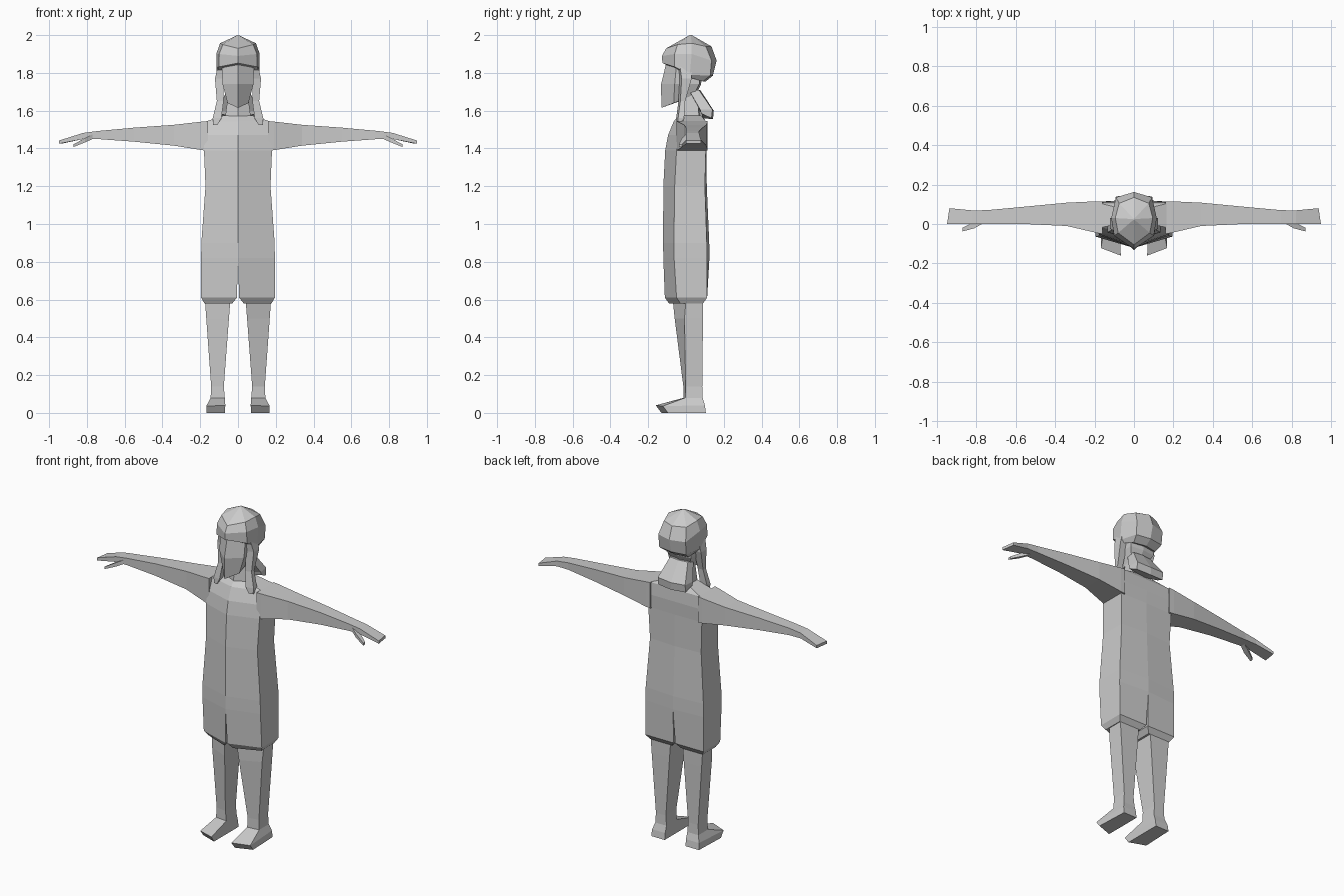
import bpy

grey = bpy.data.materials.new("plain_grey")
grey.diffuse_color = (0.6, 0.6, 0.6, 1)


def loft(name, rings, closed=False, cap_start=True, cap_end=True):
    """Skin a half part through matching rings, then mirror it across x."""
    n = len(rings[0])
    verts = [p for ring in rings for p in ring]
    faces = []
    for r in range(len(rings) - 1):
        for i in range(n if closed else n - 1):
            j = (i + 1) % n
            a, b = r * n, (r + 1) * n
            faces.append((a + i, a + j, b + j, b + i))
    if cap_start:
        faces.append(tuple(reversed(range(n))))
    if cap_end:
        faces.append(tuple(range((len(rings) - 1) * n, len(rings) * n)))
    mesh = bpy.data.meshes.new(name)
    mesh.from_pydata(verts, [], faces)
    mesh.materials.append(grey)
    obj = bpy.data.objects.new(name, mesh)
    bpy.context.collection.objects.link(obj)
    mirror = obj.modifiers.new("mirror", "MIRROR")
    mirror.use_clip = True
    mirror.merge_threshold = 0.0005
    return obj


def half(z, x, front, side_front, side_back, back, inner=0.0):
    """Ridged half section: centre front, two side points, centre back."""
    return [(inner, front, z), (x, side_front, z), (x, side_back, z), (inner, back, z)]


def box(z, x0, x1, y0, y1, slant=0.0):
    """Four-sided section whose outer front corner is set back by slant."""
    return [(x0, y0, z), (x1, y0 + slant, z), (x1, y1, z), (x0, y1, z)]


def arm_ring(x, y0, y1, z0, z1, dx=0.0):
    return [(x, y0, z0), (x - dx, y1, z0), (x - dx, y1, z1), (x, y0, z1)]


# Torso, up to the collar
loft("torso", [
    half(0.82, 0.195, -0.12, -0.063, 0.11, 0.124),
    half(0.90, 0.194, -0.121, -0.064, 0.11, 0.123),
    half(1.20, 0.172, -0.12, -0.06, 0.10, 0.11),
    half(1.39, 0.18, -0.11, -0.05, 0.105, 0.108),
    half(1.47, 0.18, -0.095, -0.04, 0.11, 0.11),
    half(1.543, 0.17, -0.065, -0.015, 0.105, 0.105),
    half(1.575, 0.075, -0.04, -0.01, 0.08, 0.085),
], cap_start=False)

# Split lower garment with a tucked hem
loft("garment_leg", [
    half(0.58, 0.178, -0.09, -0.03, 0.09, 0.09, 0.03),
    half(0.61, 0.195, -0.112, -0.05, 0.112, 0.112, 0.006),
    half(0.82, 0.195, -0.12, -0.063, 0.11, 0.124),
], closed=True, cap_end=False)

# Legs
loft("leg", [
    box(0.08, 0.07, 0.145, -0.012, 0.088, 0.008),
    box(0.14, 0.075, 0.142, -0.014, 0.086, 0.012),
    box(0.50, 0.048, 0.168, -0.06, 0.09, 0.052),
    box(0.60, 0.04, 0.175, -0.07, 0.09, 0.07),
], closed=True)

# Feet, with slanted toes
loft("foot", [
    [(0.07, -0.13, 0), (0.168, -0.095, 0), (0.16, 0.105, 0), (0.07, 0.105, 0)],
    [(0.067, -0.16, 0.04), (0.168, -0.122, 0.036), (0.158, 0.1, 0.04), (0.07, 0.1, 0.04)],
    [(0.07, -0.012, 0.08), (0.145, -0.004, 0.08), (0.145, 0.088, 0.08), (0.07, 0.088, 0.08)],
], closed=True)

# Arms and flat hands
loft("arm", [
    arm_ring(0.16, -0.05, 0.115, 1.388, 1.545),
    arm_ring(0.19, -0.045, 0.115, 1.391, 1.542),
    arm_ring(0.34, -0.01, 0.108, 1.415, 1.525),
    arm_ring(0.55, 0.0, 0.088, 1.436, 1.51),
    arm_ring(0.745, 0.0, 0.07, 1.45, 1.492),
    arm_ring(0.82, 0.0, 0.069, 1.45, 1.482),
    arm_ring(0.947, 0.0, 0.08, 1.425, 1.442, 0.012),
], closed=True)
loft("thumb", [
    arm_ring(0.77, 0.0, 0.03, 1.45, 1.475),
    arm_ring(0.81, -0.022, 0.012, 1.432, 1.455),
    arm_ring(0.87, -0.038, -0.02, 1.408, 1.422),
], closed=True)

# Neck
loft("neck", [
    half(1.55, 0.07, -0.045, -0.015, 0.07, 0.08),
    half(1.70, 0.05, -0.03, -0.01, 0.06, 0.065),
])

# Head with a ridged face
loft("head", [
    [(0, -0.13, 1.615), (0.055, -0.065, 1.64), (0.05, 0.04, 1.68), (0, 0.05, 1.68)],
    half(1.74, 0.082, -0.132, -0.06, 0.07, 0.08),
    half(1.85, 0.085, -0.105, -0.05, 0.08, 0.09),
])

# Faceted hair cap
loft("hair_cap", [
    [(0, -0.08, 1.83), (0.085, -0.045, 1.82), (0.1, 0.02, 1.775), (0.078, 0.09, 1.755), (0, 0.105, 1.755)],
    [(0, -0.125, 1.852), (0.102, -0.06, 1.832), (0.115, 0.02, 1.79), (0.09, 0.128, 1.785), (0, 0.142, 1.785)],
    [(0, -0.127, 1.89), (0.1, -0.06, 1.9), (0.115, 0.03, 1.9), (0.092, 0.135, 1.865), (0, 0.162, 1.865)],
    [(0, -0.105, 1.93), (0.08, -0.045, 1.95), (0.095, 0.03, 1.957), (0.075, 0.105, 1.94), (0, 0.135, 1.94)],
    [(0, 0.02, 2.0), (0.002, 0.022, 2.0), (0.002, 0.025, 2.0), (0.002, 0.028, 2.0), (0, 0.03, 2.0)],
])

# Long locks hanging in front of the shoulders
loft("side_lock", [
    box(1.525, 0.108, 0.132, -0.05, -0.02, 0.006),
    box(1.56, 0.088, 0.134, -0.052, -0.01, 0.01),
    box(1.65, 0.076, 0.112, -0.04, -0.004, 0.01),
    box(1.77, 0.076, 0.122, -0.035, 0.03, 0.012),
    box(1.84, 0.08, 0.105, -0.045, 0.03, 0.012),
], closed=True)

# Flared hair at the nape
loft("nape_hair", [
    [(0, 0.09, 1.56), (0.1, 0.08, 1.585), (0.092, 0.135, 1.56), (0, 0.143, 1.555)],
    [(0, 0.085, 1.58), (0.1, 0.075, 1.605), (0.092, 0.14, 1.605), (0, 0.147, 1.60)],
    [(0, 0.01, 1.71), (0.06, 0.015, 1.71), (0.06, 0.068, 1.71), (0, 0.075, 1.71)],
])
